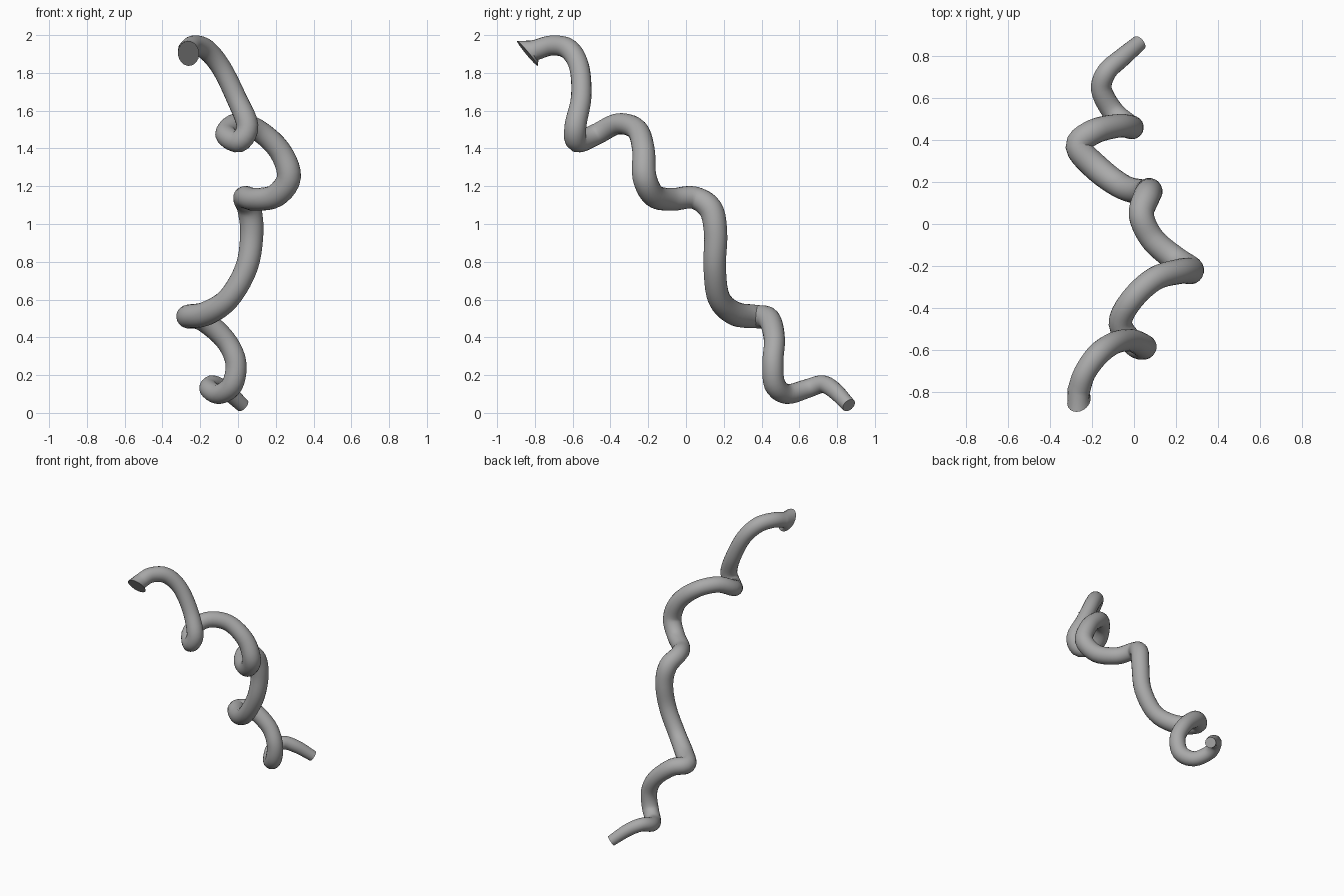
import bpy, bmesh, math
from mathutils import Vector

if "Cube" in bpy.data.objects:
    bpy.data.objects.remove(bpy.data.objects["Cube"])

# Centre line of the twisting strand: x, y, z, radius
PATH = [
    (-.265, -.80, 1.92, .054), (-.235, -.71, 1.945, .053), (-.17, -.62, 1.925, .055),
    (-.09, -.565, 1.83, .053), (-.01, -.555, 1.67, .054), (.05, -.585, 1.52, .058),
    (.005, -.575, 1.437, .058), (-.065, -.475, 1.475, .056), (-.01, -.36, 1.53, .056),
    (.10, -.26, 1.50, .057), (.22, -.225, 1.39, .060), (.27, -.22, 1.25, .064),
    (.20, -.17, 1.15, .062), (.09, -.075, 1.13, .060), (.035, .04, 1.14, .060),
    (.06, .13, 1.08, .064), (.073, .157, .95, .062), (.045, .152, .77, .060),
    (-.05, .175, .605, .060), (-.17, .26, .525, .064), (-.265, .37, .51, .062),
    (-.19, .44, .495, .060), (-.07, .468, .39, .056), (-.012, .46, .27, .056),
    (-.03, .47, .15, .057), (-.10, .535, .10, .053), (-.155, .64, .128, .050),
    (-.13, .725, .152, .047), (-.06, .79, .115, .044), (.025, .862, .04, .038),
]
SIDES, STEPS = 20, 5


def spline(points, steps):
    """Catmull-Rom samples through the points."""
    p = [Vector(q) for q in points]
    p = [2 * p[0] - p[1]] + p + [2 * p[-1] - p[-2]]
    out = []
    for i in range(1, len(p) - 2):
        a, b, c, d = p[i - 1:i + 3]
        for s in range(steps):
            t = s / steps
            out.append(.5 * (2 * b + (c - a) * t + (2 * a - 5 * b + 4 * c - d) * t * t
                             + (3 * b - a - 3 * c + d) * t ** 3))
    return out + [p[-2]]


samples = spline(PATH, STEPS)
pos = [s.to_3d() for s in samples]
rad = [s[3] for s in samples]
bm = bmesh.new()
rings = []

# Slanted, flared opening at the top end
mid = Vector((-.262, -.84, 1.903))
wide, deep = Vector((.055, .0, .012)), Vector((-.012, -.055, .065))
# Sweep of round rings, carrying the frame along the path
normal = Vector((1, 0, 0))
for i, (c, r) in enumerate(zip(pos, rad)):
    tan = (pos[min(i + 1, len(pos) - 1)] - pos[max(i - 1, 0)]).normalized()
    normal = (normal - tan * normal.dot(tan)).normalized()
    side = tan.cross(normal)
    if i == 0:
        sign = 1 if side.dot(deep) > 0 else -1
        rings.append([(mid + wide * math.cos(a) + deep * sign * math.sin(a))
                      for a in (math.tau * k / SIDES for k in range(SIDES))])
    rings.append([c + r * (normal * math.cos(a) + side * math.sin(a))
                  for a in (math.tau * k / SIDES for k in range(SIDES))])

verts = [[bm.verts.new(v) for v in ring] for ring in rings]
for a, b in zip(verts, verts[1:]):
    for k in range(SIDES):
        n = (k + 1) % SIDES
        bm.faces.new((a[k], a[n], b[n], b[k]))
# Flat end caps
bm.faces.new(verts[0])
bm.faces.new(verts[-1])
bmesh.ops.recalc_face_normals(bm, faces=bm.faces)

mesh = bpy.data.meshes.new("twisted_strand")
bm.to_mesh(mesh)
bm.free()
strand = bpy.data.objects.new("twisted_strand", mesh)
bpy.context.collection.objects.link(strand)

grey = bpy.data.materials.new("plain grey")
grey.diffuse_color = (.4, .4, .4, 1)
grey.use_nodes = True
grey.node_tree.nodes["Principled BSDF"].inputs["Base Color"].default_value = grey.diffuse_color
mesh.materials.append(grey)

bpy.context.view_layer.objects.active = strand
strand.select_set(True)
bpy.ops.object.shade_smooth_by_angle(angle=math.radians(45))
